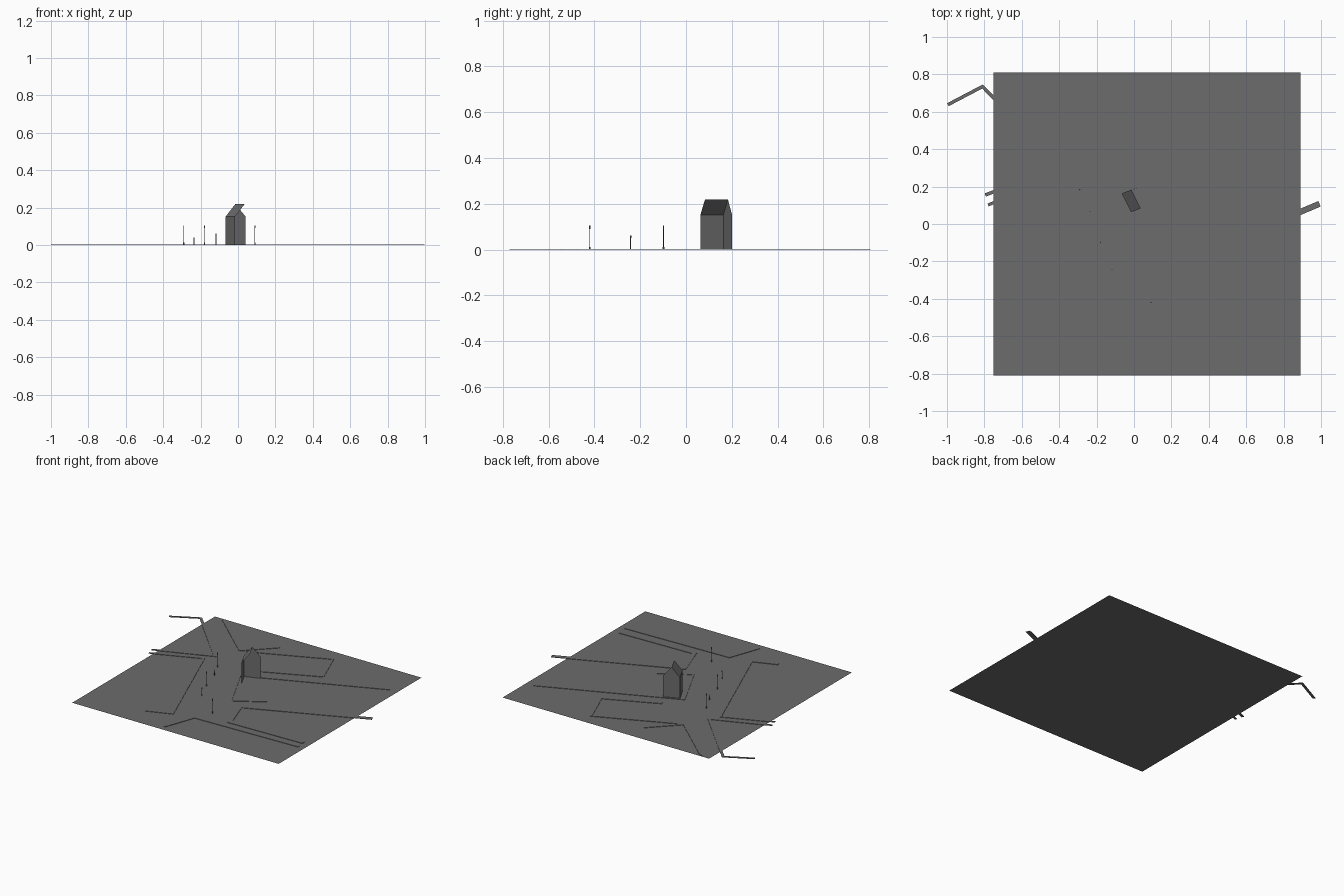
import bpy, bmesh
from mathutils import Vector

if "Cube" in bpy.data.objects:
    bpy.data.objects.remove(bpy.data.objects["Cube"])

grey = bpy.data.materials.new("dark_grey")
grey.diffuse_color = (0.15, 0.15, 0.15, 1)
grey.use_nodes = True
grey.node_tree.nodes["Principled BSDF"].inputs["Base Color"].default_value = grey.diffuse_color


def finish(name, bm):
    me = bpy.data.meshes.new(name)
    bm.to_mesh(me)
    bm.free()
    me.materials.append(grey)
    ob = bpy.data.objects.new(name, me)
    bpy.context.collection.objects.link(ob)
    return ob


def sheet(name, polygons):
    bm = bmesh.new()
    for poly in polygons:
        bm.faces.new([bm.verts.new(p) for p in poly])
    bmesh.ops.remove_doubles(bm, verts=bm.verts, dist=1e-5)
    return finish(name, bm)


def kerb(name, pts, width, height=0.003):
    """Flat raised strip with mitred corners along a ground path."""
    pts = [Vector(p) for p in pts]
    dirs = [(b - a).normalized() for a, b in zip(pts, pts[1:])]
    bm = bmesh.new()
    rings = []
    for i, p in enumerate(pts):
        d0, d1 = dirs[max(i - 1, 0)], dirs[min(i, len(dirs) - 1)]
        n0, n1 = Vector((-d0.y, d0.x)), Vector((-d1.y, d1.x))
        m = (n0 + n1).normalized()
        m *= width / 2 / max(m.dot(n0), 0.4)
        rings.append([bm.verts.new((q.x, q.y, z)) for q, z in
                      ((p + m, 0), (p - m, 0), (p - m, height), (p + m, height))])
    for a, b in zip(rings, rings[1:]):
        for j in range(4):
            k = (j + 1) % 4
            bm.faces.new((a[j], a[k], b[k], b[j]))
    bm.faces.new(rings[0])
    bm.faces.new(rings[-1][::-1])
    bmesh.ops.recalc_face_normals(bm, faces=bm.faces)
    finish(name, bm)


def post(name, x, y, parts):
    """Stack of thin six-sided drums: (radius, z0, z1)."""
    bm = bmesh.new()
    for r, z0, z1 in parts:
        v = bmesh.ops.create_cone(bm, cap_ends=True, segments=6, radius1=r,
                                  radius2=r, depth=z1 - z0)["verts"]
        bmesh.ops.translate(bm, verts=v, vec=(x, y, (z0 + z1) / 2))
    finish(name, bm)


# ground sheet
sheet("ground", [[(-0.75, -0.81, 0), (0.89, -0.81, 0), (0.89, 0.81, 0), (-0.75, 0.81, 0)]])

# open house shell: back gable, one long wall and one roof slope
left, right, ridge = Vector((-0.066, 0.163, 0)), Vector((0.04, 0.201, 0)), Vector((-0.014, 0.183, 0))
along = Vector((0.05, -0.1, 0))
eave, top = Vector((0, 0, 0.152)), Vector((0, 0, 0.219))
sheet("house_shell", [
    [right, left, left + eave, ridge + top, right + eave],
    [left, left + along, left + along + eave, left + eave],
    [left + eave, left + along + eave, ridge + along + top, ridge + top],
])

# kerbs around the street blocks
kerb("northwest_kerb", [(-0.995, 0.638), (-0.81, 0.735), (-0.54, 0.455), (-0.4, 0.31), (-0.795, 0.155)], 0.018)
kerb("north_kerb", [(-0.68, 0.80), (-0.316, 0.473), (-0.129, 0.661)], 0.014)
kerb("northeast_block_kerb", [(-0.27, 0.487), (0.255, 0.712), (0.357, 0.455), (-0.013, 0.29)], 0.014)
kerb("west_kerb", [(-0.78, 0.102), (-0.44, 0.24), (-0.118, -0.574), (-0.289, -0.637)], 0.016)
kerb("east_kerb", [(0.83, 0.542), (-0.095, 0.157), (0.077, -0.193), (0.278, -0.07)], 0.014)
kerb("right_kerb", [(0.992, 0.108), (0.18, -0.235), (0.26, -0.465), (0.838, -0.45)], 0.032)
kerb("south_kerb", [(0.847, -0.52), (0.035, -0.543), (-0.046, -0.768)], 0.014)

# street lamps
for i, (x, y) in enumerate([(-0.29, 0.183), (-0.18, -0.098), (0.09, -0.42)]):
    post(f"street_lamp_{i + 1}", x, y, [(0.0035, 0, 0.012), (0.0015, 0.012, 0.09), (0.003, 0.09, 0.105)])

# short sign post and bollard
post("sign_post", -0.118, -0.242, [(0.002, 0, 0.05), (0.003, 0.05, 0.062)])
post("bollard", -0.235, 0.068, [(0.003, 0, 0.025), (0.002, 0.025, 0.04)])
